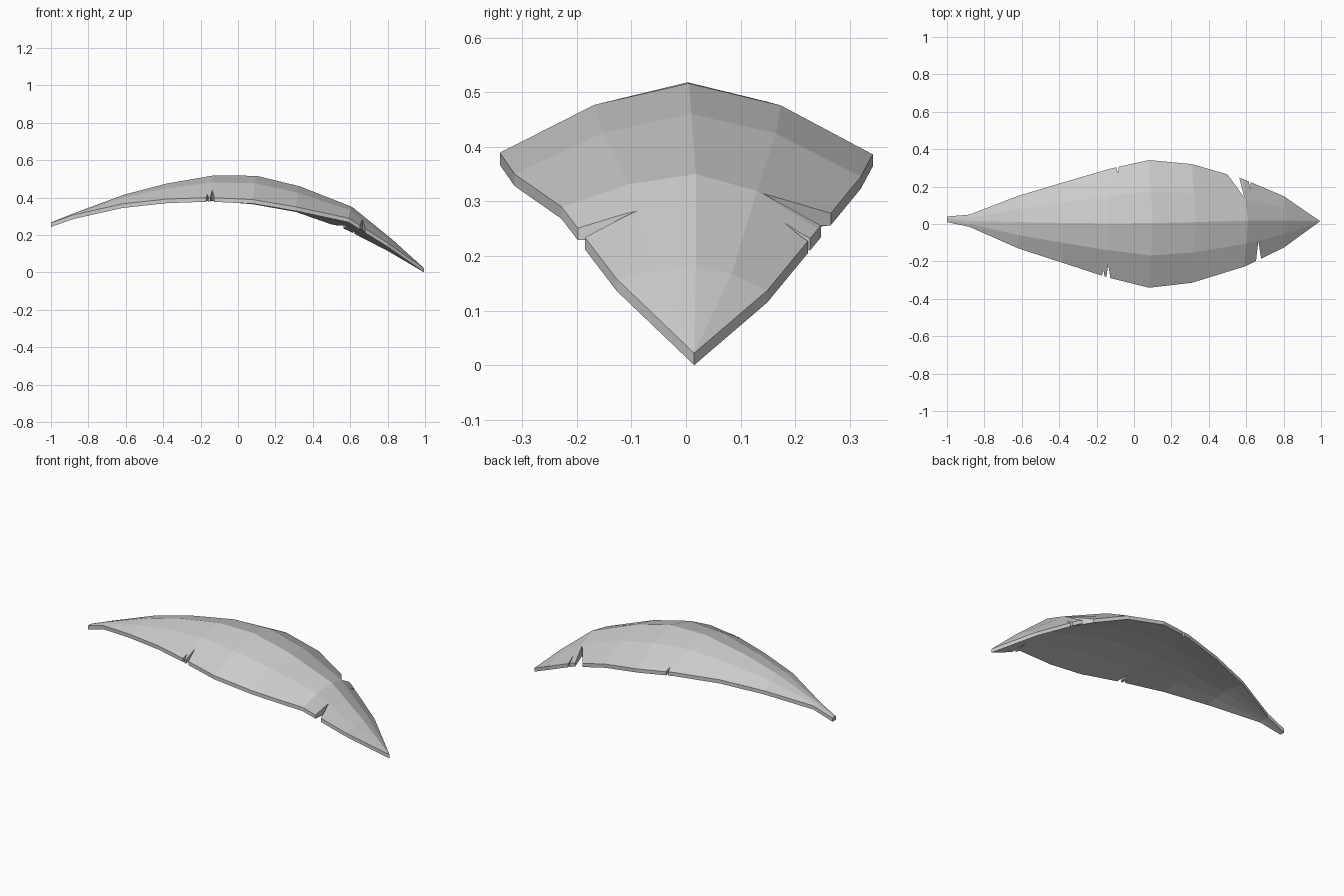
import bpy, bmesh

if "Cube" in bpy.data.objects:
    bpy.data.objects.remove(bpy.data.objects["Cube"])

THICK = 0.022
UNDER_ARCH = 0.25    # how much of the top's arch the underside follows

# Cross rows: left edge (x, y, z), ridge (x, y, z), right edge (x, y, z)
ROWS = [
    ((-1.0, .04, .265), (-1.0, .025, .267), (-1.0, .01, .265)),
    ((-.88, .05, .31), (-.88, .015, .315), (-.88, -.015, .307)),
    ((-.62, .15, .37), (-.61, .01, .415), (-.62, -.13, .366)),
    ((-.38, .222, .398), (-.38, .006, .475), (-.38, -.208, .392)),
    ((-.13, .295, .403), (-.13, .003, .518), (-.15, -.283, .4)),
    ((.08, .342, .386), (.10, .005, .516), (.08, -.341, .389)),
    ((.31, .32, .345), (.33, .01, .46), (.31, -.314, .35)),
    ((.58, .242, .25), (.61, .018, .35), (.59, -.228, .29)),
    ((.80, .149, .137), (.82, .018, .18), (.80, -.127, .158)),
    ((.995, .015, .022), (.995, .015, .022), (.995, .015, .022)),
]


def half(edge, ridge):
    """Point between edge and ridge, raised so the section is arched."""
    return ((edge[0] + ridge[0]) / 2, (edge[1] + ridge[1]) / 2,
            ridge[2] - .31 * (ridge[2] - edge[2]))


def section(l, c, r):
    return [l, half(l, c), c, half(r, c), r]


def under(points):
    """Section of the underside: the top section flattened and lowered."""
    l, r = points[0], points[-1]
    out = []
    for x, y, z in points:
        t = (y - l[1]) / (r[1] - l[1]) if abs(r[1] - l[1]) > .001 else 0
        chord = l[2] + t * (r[2] - l[2])
        out.append((x, y, chord + UNDER_ARCH * (z - chord) - THICK))
    return out


def make_object(name, bm):
    bmesh.ops.recalc_face_normals(bm, faces=bm.faces)
    me = bpy.data.meshes.new(name)
    bm.to_mesh(me)
    bm.free()
    ob = bpy.data.objects.new(name, me)
    bpy.context.collection.objects.link(ob)
    return ob


# Leaf blade: arched top, thin rim, nearly flat underside
bm = bmesh.new()
rings = []
for row in ROWS:
    pts = section(*row)
    rings.append([bm.verts.new(p) for p in pts + under(pts)[::-1]])
for a, b in zip(rings, rings[1:]):
    for i in range(10):
        j = (i + 1) % 10
        bm.faces.new((a[i], b[i], b[j], a[j]))
bm.faces.new(rings[0])
bmesh.ops.remove_doubles(bm, verts=bm.verts, dist=.001)
leaf = make_object("leaf", bm)

# Torn notches along the rim, seen from above
NOTCHES = [
    [(.50, .265), (.59, .14), (.563, .247), (.555, .35), (.48, .35)],
    [(.612, .25), (.620, .18), (.626, .24), (.627, .3), (.612, .3)],
    [(-.094, .3), (-.086, .272), (-.082, .3), (-.082, .36), (-.094, .36)],
    [(.652, -.2), (.665, -.09), (.680, -.19), (.682, -.3), (.650, -.3)],
    [(-.170, -.27), (-.163, -.245), (-.158, -.28), (-.158, -.35), (-.172, -.35)],
    [(-.147, -.28), (-.138, -.215), (-.127, -.285), (-.127, -.35), (-.147, -.35)],
]
bm = bmesh.new()
for outline in NOTCHES:
    bm.faces.new([bm.verts.new((x, y, -.2)) for x, y in outline])
geom = bmesh.ops.extrude_face_region(bm, geom=bm.faces[:], use_keep_orig=True)["geom"]
bmesh.ops.translate(bm, verts=[g for g in geom if isinstance(g, bmesh.types.BMVert)], vec=(0, 0, 1))
cutter = make_object("notch_cutter", bm)
cutter.hide_render = True

mod = leaf.modifiers.new("notches", 'BOOLEAN')
mod.operation = 'DIFFERENCE'
mod.solver = 'EXACT'
mod.object = cutter
bpy.context.view_layer.objects.active = leaf
bpy.ops.object.modifier_apply(modifier=mod.name)
bpy.data.objects.remove(cutter)
